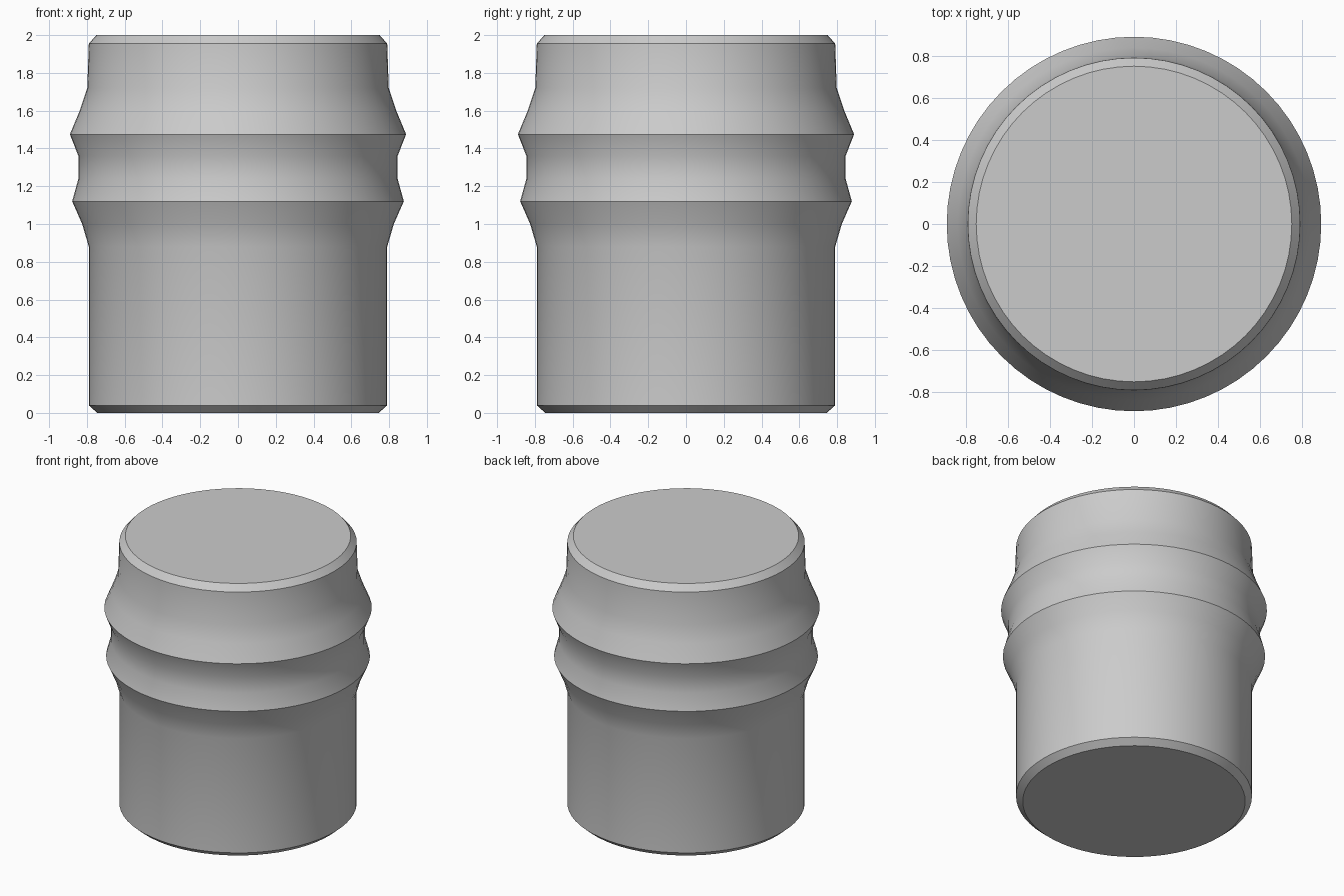
import bpy, bmesh, math
from mathutils import Matrix, Vector

cube = bpy.data.objects.get("Cube")
if cube:
    bpy.data.objects.remove(cube, do_unlink=True)

# Plain grey material
grey = bpy.data.materials.new("plain grey")
grey.use_nodes = True
colour = (0.6, 0.6, 0.6, 1)
grey.diffuse_color = colour
grey.node_tree.nodes["Principled BSDF"].inputs["Base Color"].default_value = colour

# Outline of the barrel as (radius, height): chamfered ends and two ridges
profile = [(0.745, 0), (0.79, 0.04), (0.79, 0.88), (0.825, 1.0), (0.878, 1.12),
           (0.845, 1.24), (0.845, 1.36), (0.89, 1.475), (0.838, 1.6),
           (0.798, 1.72), (0.79, 1.955), (0.75, 2)]
SIDES = 64

# Rings of vertices, bridged by quads and closed with flat caps
bm = bmesh.new()
rings = []
for radius, height in profile:
    ring = [bm.verts.new(Matrix.Rotation(math.tau * i / SIDES, 3, "Z")
                         @ Vector((radius, 0, height))) for i in range(SIDES)]
    rings.append(ring)
for low, high in zip(rings, rings[1:]):
    for i in range(SIDES):
        j = (i + 1) % SIDES
        bm.faces.new((low[i], low[j], high[j], high[i]))
bm.faces.new(reversed(rings[0]))
bm.faces.new(rings[-1])

mesh = bpy.data.meshes.new("ridged_barrel")
bm.to_mesh(mesh)
bm.free()
mesh.materials.append(grey)
barrel = bpy.data.objects.new("ridged_barrel", mesh)
bpy.context.collection.objects.link(barrel)

# Smooth sides with crisp ridges and rims
bpy.ops.object.select_all(action="DESELECT")
barrel.select_set(True)
bpy.context.view_layer.objects.active = barrel
bpy.ops.object.shade_smooth_by_angle(angle=math.radians(32))
